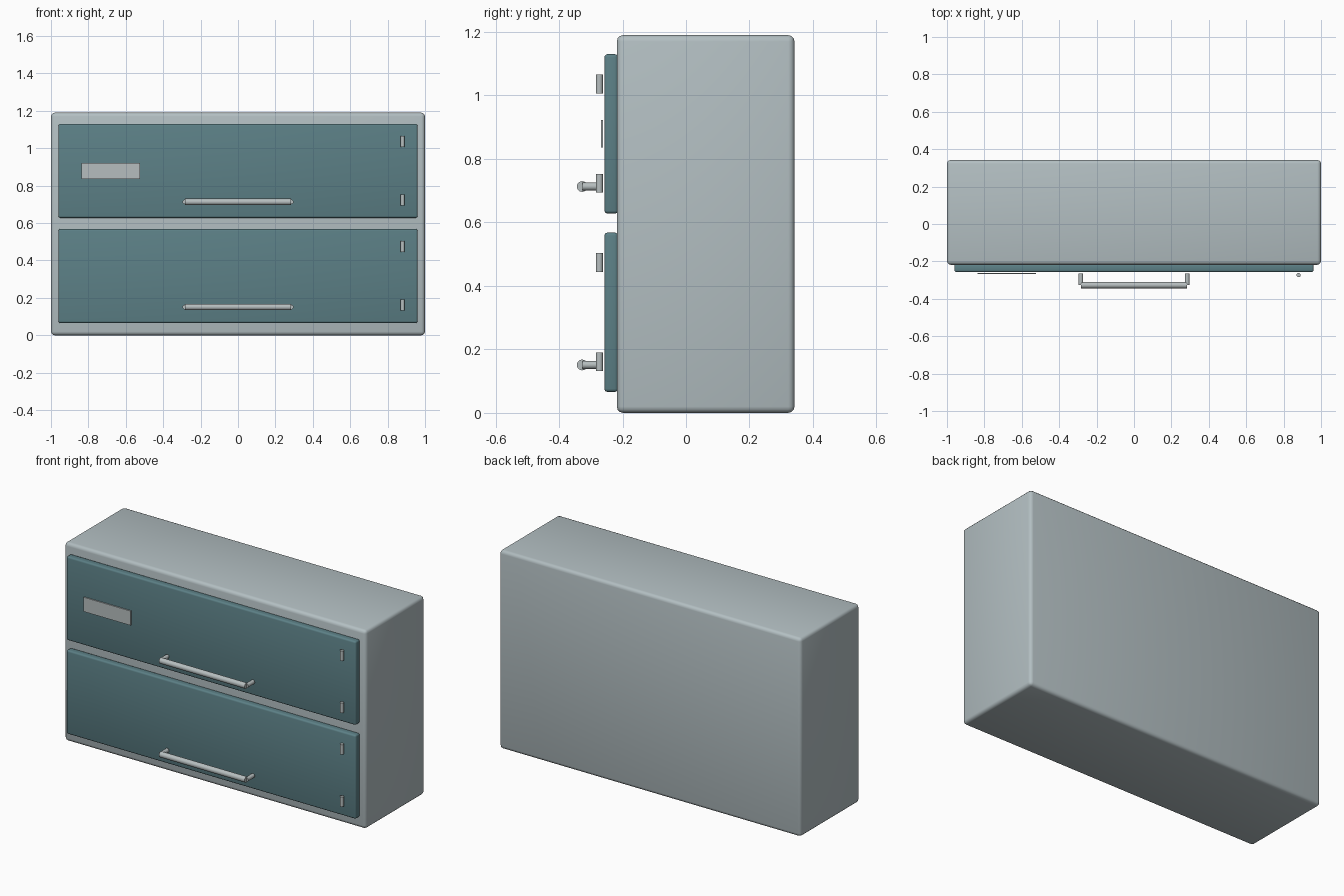
import bpy
import math

if "Cube" in bpy.data.objects:
    bpy.data.objects.remove(bpy.data.objects["Cube"])


def material(name, rgb):
    m = bpy.data.materials.new(name)
    m.diffuse_color = (*rgb, 1.0)
    m.use_nodes = True
    m.node_tree.nodes["Principled BSDF"].inputs["Base Color"].default_value = m.diffuse_color
    return m


body_grey = material("body grey", (0.45, 0.52, 0.54))
teal = material("drawer teal", (0.107, 0.216, 0.24))
steel = material("steel", (0.47, 0.515, 0.52))


def box(name, x, y, z, mat, bevel=0.0):
    """Box from (min, max) ranges with optional rounded edges."""
    bpy.ops.mesh.primitive_cube_add(
        size=1, location=[(a + b) / 2 for a, b in (x, y, z)])
    ob = bpy.context.object
    ob.name = name
    ob.scale = [b - a for a, b in (x, y, z)]
    bpy.ops.object.transform_apply(location=False, rotation=False, scale=True)
    ob.data.materials.append(mat)
    if bevel:
        mod = ob.modifiers.new("rounded edges", "BEVEL")
        mod.width = bevel
        mod.segments = 3
        bpy.ops.object.modifier_apply(modifier=mod.name)
        bpy.ops.object.shade_smooth_by_angle(angle=math.radians(40))
    return ob


def rod(name, centre, radius, length, axis, mat, sides=16):
    """Cylinder along the x, y or z axis."""
    turn = {"x": (0, math.pi / 2, 0), "y": (math.pi / 2, 0, 0), "z": (0, 0, 0)}
    bpy.ops.mesh.primitive_cylinder_add(
        vertices=sides, radius=radius, depth=length,
        location=centre, rotation=turn[axis])
    ob = bpy.context.object
    ob.name = name
    ob.data.materials.append(mat)
    bpy.ops.object.shade_smooth_by_angle(angle=math.radians(40))
    return ob


# Cabinet body
box("cabinet_body", (-1, 1), (-0.218, 0.342), (0, 1.19), body_grey, 0.02)

# Two fronts, each with a bar handle on posts and a pair of hinge pins
for label, z0 in (("lower", 0.066), ("upper", 0.628)):
    box(label + "_front", (-0.96, 0.96), (-0.257, -0.214),
        (z0, z0 + 0.502), teal, 0.01)

    handle_z = z0 + 0.085
    rod(label + "_handle_bar", (0, -0.327, handle_z), 0.017, 0.568, "x", steel)
    for side, x in (("left", -0.284), ("right", 0.284)):
        rod(f"{label}_{side}_handle_post", (x, -0.295, handle_z),
            0.0125, 0.062, "y", steel)

    for end, dz in (("bottom", 0.095), ("top", 0.408)):
        rod(f"{label}_{end}_hinge", (0.88, -0.273, z0 + dz),
            0.0112, 0.059, "z", steel)

# Label plate on the upper front
box("label_plate", (-0.836, -0.525), (-0.268, -0.261), (0.836, 0.922), steel)
